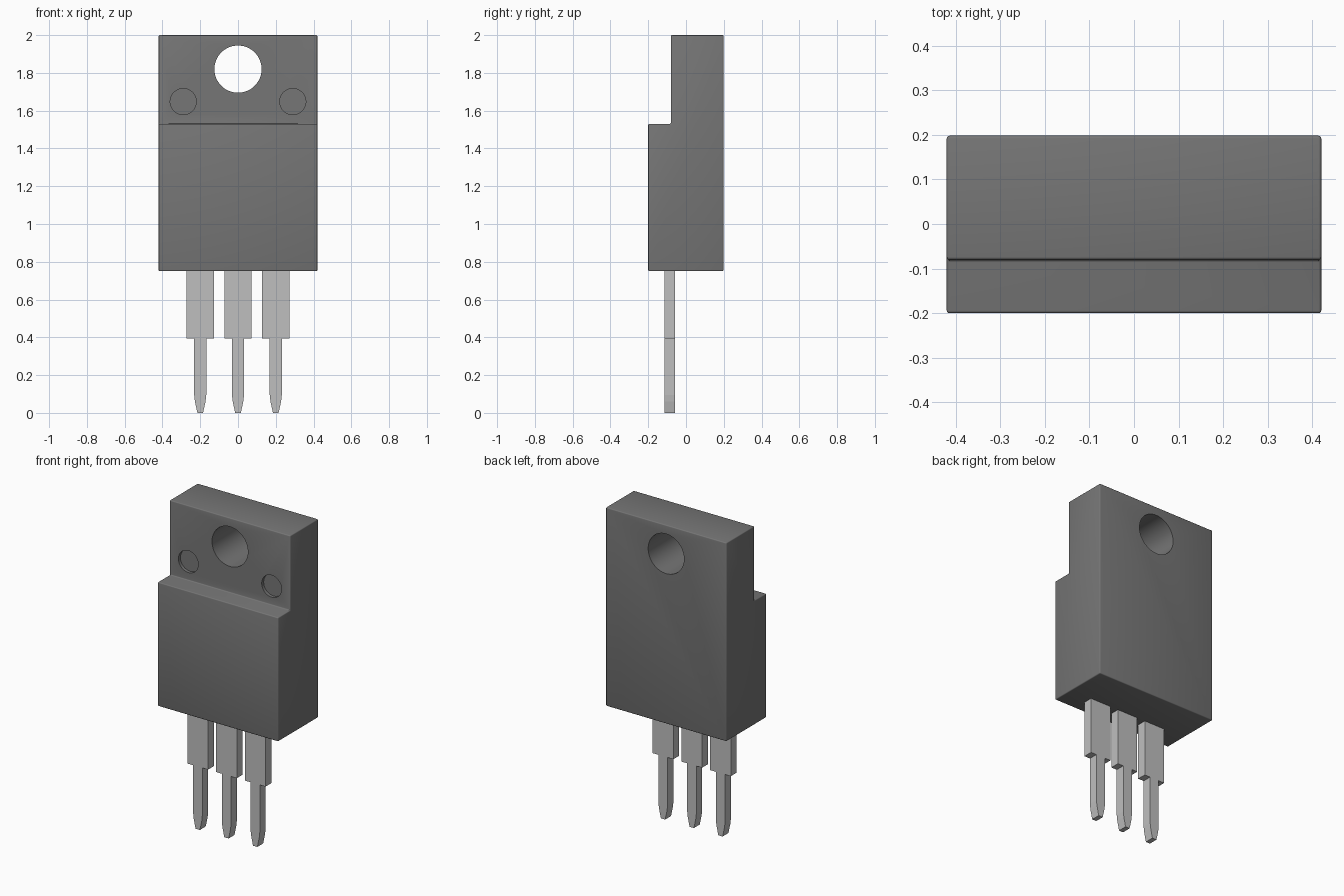
import bpy, bmesh, math

cube = bpy.data.objects.get("Cube")
if cube:
    bpy.data.objects.remove(cube, do_unlink=True)


def material(name, grey, roughness):
    m = bpy.data.materials.new(name)
    m.use_nodes = True
    colour = (grey, grey, grey, 1)
    m.diffuse_color = colour
    bsdf = m.node_tree.nodes["Principled BSDF"]
    bsdf.inputs["Base Color"].default_value = colour
    bsdf.inputs["Roughness"].default_value = roughness
    return m


def activate(obj):
    bpy.ops.object.select_all(action='DESELECT')
    obj.select_set(True)
    bpy.context.view_layer.objects.active = obj


def extrude_profile(name, points, offset, mat):
    """Close a planar outline and extrude it by the offset."""
    bm = bmesh.new()
    face = bm.faces.new([bm.verts.new(p) for p in points])
    ext = bmesh.ops.extrude_face_region(bm, geom=[face])
    moved = [g for g in ext["geom"] if isinstance(g, bmesh.types.BMVert)]
    bmesh.ops.translate(bm, verts=moved, vec=offset)
    bmesh.ops.recalc_face_normals(bm, faces=bm.faces)
    mesh = bpy.data.meshes.new(name)
    bm.to_mesh(mesh)
    bm.free()
    obj = bpy.data.objects.new(name, mesh)
    bpy.context.collection.objects.link(obj)
    mesh.materials.append(mat)
    return obj


def drill(obj, x, z, radius, y0, y1, mat):
    """Cut a round hole along y from y0 to y1."""
    bpy.ops.mesh.primitive_cylinder_add(
        vertices=64, radius=radius, depth=y1 - y0,
        location=(x, (y0 + y1) / 2, z), rotation=(math.pi / 2, 0, 0))
    cutter = bpy.context.object
    cutter.name = "hole_cutter"
    cutter.hide_render = True
    cutter.data.materials.append(mat)
    activate(obj)
    mod = obj.modifiers.new("hole", 'BOOLEAN')
    mod.operation = 'DIFFERENCE'
    mod.solver = 'EXACT'
    mod.object = cutter
    bpy.ops.object.modifier_apply(modifier=mod.name)
    bpy.data.objects.remove(cutter, do_unlink=True)


plastic = material("dark grey plastic", 0.18, 0.6)
metal = material("light grey metal", 0.52, 0.5)

# Stepped package body: side profile extruded across the width
W, FRONT, STEP, BACK = 0.42, -0.2, -0.08, 0.198
BOTTOM, LEDGE, TOP = 0.75, 1.53, 2.0
side = [(FRONT, BOTTOM), (BACK, BOTTOM), (BACK, TOP),
        (STEP, TOP), (STEP, LEDGE), (FRONT, LEDGE)]
body = extrude_profile("package_body", [(-W, y, z) for y, z in side],
                       (2 * W, 0, 0), plastic)

# Softened edges
activate(body)
bevel = body.modifiers.new("edge_rounding", 'BEVEL')
bevel.width = 0.006
bevel.segments = 3
bpy.ops.object.modifier_apply(modifier=bevel.name)

# Mounting hole, and the two shallow round recesses beside it
drill(body, 0, 1.82, 0.125, -0.5, 0.5, plastic)
for s in (-1, 1):
    drill(body, s * 0.29, 1.648, 0.069, STEP - 0.1, STEP + 0.02, plastic)
activate(body)
bpy.ops.object.shade_smooth_by_angle(angle=math.radians(30))

# Three flat leads: wide shoulder, narrow pin, tapered tip
half = [(0.072, BOTTOM + 0.02), (0.072, 0.395), (0.032, 0.395),
        (0.032, 0.095), (0.028, 0.06), (0.015, 0.0)]
outline = half + [(-x, z) for x, z in reversed(half)]
for name, cx in (("right_lead", -0.2), ("middle_lead", 0), ("left_lead", 0.2)):
    extrude_profile(name, [(cx + x, -0.115, z) for x, z in outline],
                    (0, 0.058, 0), metal)
